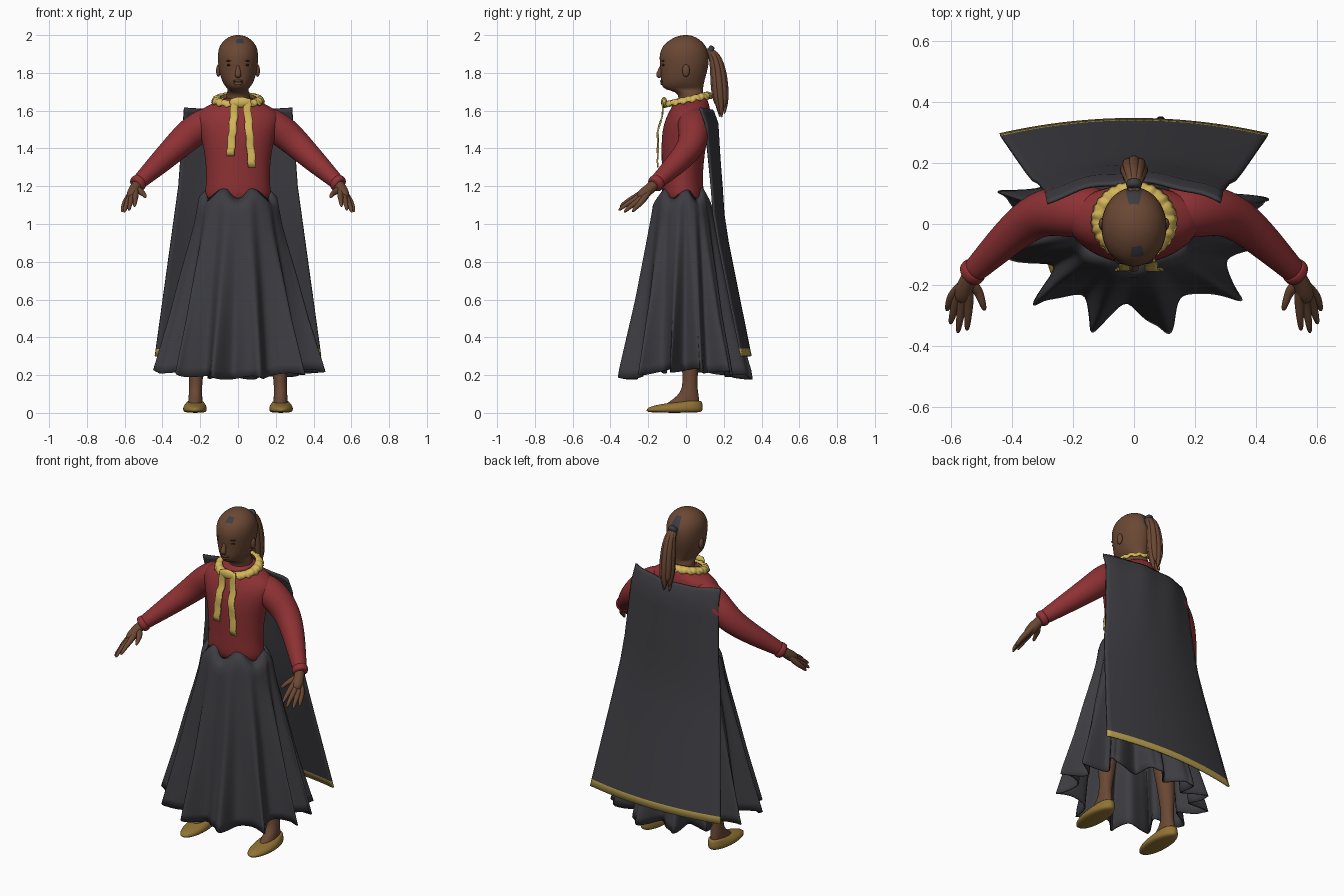
import bpy, bmesh, math
from mathutils import Vector
from math import sin, cos, pi, tau

cube = bpy.data.objects.get("Cube")
if cube:
    bpy.data.objects.remove(cube)


def material(name, r, g, b):
    m = bpy.data.materials.new(name)
    m.use_nodes = True
    m.diffuse_color = (r, g, b, 1)
    bsdf = m.node_tree.nodes["Principled BSDF"]
    bsdf.inputs["Base Color"].default_value = (r, g, b, 1)
    bsdf.inputs["Roughness"].default_value = 0.8
    return m


RED = material("red cloth", 0.27, 0.031, 0.034)
GREY = material("charcoal cloth", 0.046, 0.046, 0.054)
GOLD = material("gold ribbon", 0.66, 0.47, 0.1)
TRIM = material("dull gold trim", 0.5, 0.36, 0.085)
LEATHER = material("ochre leather", 0.28, 0.17, 0.035)
SKIN = material("brown skin", 0.145, 0.064, 0.034)
DARK = material("dark brown", 0.03, 0.015, 0.01)


def finish(name, bm, mats, subsurf=0, thick=0, rule=None):
    """Turn a bmesh into a smooth object; rule marks faces of the second material."""
    bmesh.ops.recalc_face_normals(bm, faces=bm.faces)
    for f in bm.faces:
        f.smooth = True
        if rule and rule(f.calc_center_median()):
            f.material_index = 1
    me = bpy.data.meshes.new(name)
    bm.to_mesh(me)
    bm.free()
    for m in mats:
        me.materials.append(m)
    ob = bpy.data.objects.new(name, me)
    bpy.context.collection.objects.link(ob)
    if thick:
        mod = ob.modifiers.new("thickness", "SOLIDIFY")
        mod.thickness, mod.offset = thick, 0
    if subsurf:
        mod = ob.modifiers.new("smooth", "SUBSURF")
        mod.levels = mod.render_levels = subsurf
    return ob


def grid(name, fn, nu, rows, mats, closed=True, caps=False, **kw):
    """Sheet of points fn(u, row), closed around u for rings."""
    bm = bmesh.new()
    cols = nu if closed else nu + 1
    v = [[bm.verts.new(fn(i / nu, j)) for i in range(cols)] for j in range(rows)]
    for j in range(rows - 1):
        for i in range(nu):
            k = (i + 1) % cols
            bm.faces.new((v[j][i], v[j][k], v[j + 1][k], v[j + 1][i]))
    if caps:
        bm.faces.new(v[0])
        bm.faces.new(v[-1])
    return finish(name, bm, mats, **kw)


def loft(name, rings, mats, nu=32, **kw):
    """Stacked ovals: (z, front y, back y, half width, centre x)."""
    def point(u, j):
        z, yf, yb, hw, cx = (*rings[j], 0)[:5]
        return (cx + hw * cos(u * tau), (yf + yb) / 2 + (yb - yf) / 2 * sin(u * tau), z)
    return grid(name, point, nu, len(rings), mats, caps=True, subsurf=1, **kw)


def tube(name, path, mats, nu=12, **kw):
    """Round limb along points of (x, y, z, radius)."""
    pts = [Vector(p[:3]) for p in path]

    def point(u, j):
        d = (pts[min(j + 1, len(pts) - 1)] - pts[max(j - 1, 0)]).normalized()
        a = d.cross(Vector((0.3, 1, 0.1))).normalized()
        return pts[j] + (a * cos(u * tau) + d.cross(a) * sin(u * tau)) * path[j][3]
    return grid(name, point, nu, len(path), mats, caps=True, subsurf=2, **kw)


def blob(name, centre, size, mat):
    bm = bmesh.new()
    bmesh.ops.create_uvsphere(bm, u_segments=16, v_segments=10, radius=1)
    bmesh.ops.scale(bm, vec=size, verts=bm.verts)
    bmesh.ops.translate(bm, vec=centre, verts=bm.verts)
    return finish(name, bm, [mat])


def table(keys, x):
    """Linear lookup in descending (x, value) pairs."""
    for (a, p), (b, q) in zip(keys, keys[1:]):
        if x >= b:
            return p + (q - p) * min(1, (a - x) / (a - b))
    return keys[-1][1]


# Head and neck, with small hair patches on the scalp
def hair_patch(c):
    front = 1.945 < c.z < 1.98 and c.y < -0.05 and abs(c.x - 0.012) < 0.018
    back = c.z > 1.9 and c.y > 0.07 and abs(c.x) < 0.022
    return front or back


loft("head", [(1.62, -.05, .11, .075), (1.67, -.035, .095, .062), (1.70, -.05, .09, .06),
              (1.712, -.112, .09, .05), (1.73, -.128, .092, .07), (1.76, -.132, .098, .086),
              (1.80, -.133, .11, .098), (1.845, -.137, .12, .105), (1.885, -.142, .122, .108),
              (1.925, -.133, .114, .104), (1.955, -.112, .096, .09), (1.982, -.075, .066, .064),
              (1.996, -.04, .035, .035), (2.0, -.015, .012, .012)],
     [SKIN, GREY], nu=48, rule=hair_patch)
tube("nose", [(0, -.124, 1.85, .008), (0, -.136, 1.815, .012), (0, -.146, 1.788, .019),
              (0, -.132, 1.776, .014)], [SKIN])
blob("upper_lip", (0, -.126, 1.757), (.028, .011, .007), SKIN)
blob("lower_lip", (0, -.125, 1.743), (.024, .011, .008), SKIN)
blob("mouth_line", (0, -.129, 1.750), (.024, .007, .002), DARK)
for s, side in ((1, "left"), (-1, "right")):
    blob(side + "_eye", (s * .043, -.112, 1.842), (.017, .015, .007), DARK)
    blob(side + "_brow", (s * .043, -.116, 1.864), (.021, .015, .004), DARK)
    blob(side + "_ear", (s * .104, .0, 1.812), (.012, .02, .033), SKIN)

# Ponytail of loose strands with a tie
for k in range(9):
    a, r = k * tau / 8, (0 if k == 8 else .024)
    dx, dy = r * cos(a), r * sin(a)
    tip = 1.56 + .018 * (k * 3 % 5)
    tube("hair_strand", [(dx * .3, .10 + dy * .3, 1.925, .012),
                         (dx * .6, .145 + dy * .6, 1.91, .016),
                         (dx, .17 + dy, 1.83, .02), (dx * 1.2, .178 + dy * 1.2, 1.72, .022),
                         (dx, .185 + dy, 1.64, .018), (dx * .7, .19 + dy * .5, tip, .005)],
         [SKIN], nu=8)
tube("hair_tie", [(0, .115, 1.925, .024), (0, .13, 1.92, .028), (0, .145, 1.912, .024)], [GREY])

# Bodice
loft("bodice", [(1.10, -.10, .09, .15), (1.14, -.128, .10, .18), (1.2, -.128, .09, .17),
                (1.28, -.128, .09, .168), (1.38, -.13, .10, .178), (1.46, -.13, .115, .196),
                (1.53, -.118, .127, .218), (1.58, -.098, .13, .222), (1.615, -.078, .127, .185),
                (1.638, -.066, .12, .135), (1.655, -.055, .115, .095), (1.67, -.045, .11, .075)],
     [RED])

# Arms, hands, legs and shoes: each finger has a knuckle and a tip
FINGERS = [("thumb", (.508, -.225, 1.165), (.489, -.285, 1.14)),
           ("index", (.542, -.265, 1.145), (.548, -.352, 1.09)),
           ("middle", (.565, -.268, 1.13), (.578, -.36, 1.07)),
           ("ring", (.585, -.26, 1.115), (.603, -.33, 1.06)),
           ("little", (.6, -.24, 1.11), (.614, -.285, 1.062))]
for s, side in ((1, "left"), (-1, "right")):
    tube(side + "_sleeve", [(s * .08, .035, 1.54, .075), (s * .16, .042, 1.538, .092),
                            (s * .25, .045, 1.483, .086), (s * .33, .03, 1.405, .074),
                            (s * .43, -.06, 1.31, .059), (s * .51, -.14, 1.235, .043),
                            (s * .535, -.163, 1.212, .04)], [RED], nu=16)
    tube(side + "_cuff", [(s * .515, -.145, 1.228, .042), (s * .525, -.153, 1.22, .048),
                          (s * .538, -.166, 1.209, .046), (s * .544, -.171, 1.204, .036)], [RED])
    tube(side + "_palm", [(s * .52, -.15, 1.225, .03), (s * .545, -.185, 1.193, .029),
                          (s * .558, -.22, 1.163, .033), (s * .568, -.255, 1.135, .024)], [SKIN])
    wrist = Vector((.545, -.18, 1.195))
    for name, knuckle, tip in FINGERS:
        k, e = Vector(knuckle), Vector(tip)
        path = [(*wrist, .018), (*wrist.lerp(k, .6), .02), (*k, .017),
                (*(k.lerp(e, .55) + Vector((0, 0, .006))), .013), (*e, .008)]
        tube(side + "_" + name + "_finger", [(s * x, y, z, r) for x, y, z, r in path], [SKIN], nu=8)
    loft(side + "_leg", [(.03, -.13, .07, .038, s * .227), (.058, -.09, .07, .038, s * .226),
                         (.09, -.045, .068, .036, s * .225), (.13, -.018, .06, .034, s * .225),
                         (.2, -.018, .06, .036, s * .222), (.35, -.03, .08, .054, s * .21),
                         (.5, -.045, .065, .056, s * .19), (.8, -.07, .08, .075, s * .13),
                         (1.05, -.08, .08, .08, s * .09)], [SKIN])
    loft(side + "_shoe", [(0, -.195, .075, .048, s * .227), (.01, -.214, .088, .063, s * .228),
                          (.03, -.205, .09, .064, s * .228), (.046, -.14, .088, .054, s * .227),
                          (.06, -.04, .084, .043, s * .226), (.064, -.02, .08, .037, s * .226)],
         [LEATHER])

# Pleated skirt with its waist edge tucked in
ROWS = 22
WIDTH = [(1.2, .172), (1.14, .208), (1.0, .236), (.9, .264), (.7, .325), (.5, .382), (.2, .48)]
FRONT = [(1.2, .14), (1.1, .175), (.9, .215), (.6, .275), (.2, .37)]
BACK = [(1.2, .11), (1.1, .135), (.9, .178), (.7, .225), (.5, .272), (.2, .365)]


def skirt_point(u, j):
    a = u * tau
    t = j / (ROWS - 1)
    z_top = 1.165 - .03 * cos(6 * (a + pi / 2))
    z_hem = .185 + .04 * cos(a) ** 2 + .01 * sin(a * 12)
    z = z_top + (z_hem - z_top) * t
    phase = 12 * (a + pi / 2) + .6 * sin(3 * a) * t
    wave = -cos(phase + .4 * sin(phase)) * .82 + .18 * sin(23 * a)
    k = 1 - .17 * t ** .9 * (1 - wave)
    if j == 0:
        k = .86
    y = sin(a) * table(FRONT if sin(a) < 0 else BACK, z)
    twist = .06 * t * sin(phase)
    x = cos(a) * table(WIDTH, z)
    return ((x - y * twist) * k, (y + x * twist) * k, z)


grid("skirt", skirt_point, 216, ROWS, [GREY], thick=.006)

# Cape with a coloured hem
CAPE_Z = [1.615, 1.59, 1.53, 1.45, 1.35, 1.2, 1.05, .9, .7, .5, .345, .34, .3]
CAPE_Y = [(1.615, .135), (1.53, .165), (1.35, .178), (1.2, .19), (1.0, .202), (.7, .262), (.3, .343)]
CAPE_W = [(1.615, .285), (1.2, .315), (.3, .44)]


def cape_point(u, j):
    z, s = CAPE_Z[j], 2 * u - 1
    ripple = .008 * sin(s * 9 + z * 4) * max(0, z - 1.1)
    sag = -.012 * cos(s * pi / 2) if j == 0 else 0
    curl = .05 + .02 * max(0, z - .9)
    return (s * table(CAPE_W, z), table(CAPE_Y, z) - curl * s * s + ripple, z + sag)


grid("cape", cape_point, 32, len(CAPE_Z), [GREY, TRIM], closed=False, thick=.01,
     rule=lambda c: c.z < .342)


# Flat collar with a finely ruffled edge, sloping down to the front
def collar_point(u, j):
    a = u * tau
    r = (.74, .88, 1.0, 1.08)[j] + .016 * sin(a * 30) * j / 3
    z = 1.656 + .024 * sin(a) + (.014, .016, .01, -.012)[j] + .005 * cos(a * 17) * j / 3
    return (.127 * r * cos(a), .01 + .118 * r * sin(a), z)


grid("collar", collar_point, 180, 4, [GOLD], thick=.008)

# Neck ribbon: knot and two hanging tails
RIBBON_Y = [(1.67, -.118), (1.6, -.122), (1.48, -.15), (1.28, -.148)]
blob("ribbon_knot", (.012, -.116, 1.645), (.058, .016, .028), GOLD)
for name, x0, x1, end in (("right", -.015, -.04, 1.36), ("left", .045, .075, 1.30)):
    def tail_point(u, j):
        t = j / 12
        z = 1.665 + (end - 1.665) * t
        x = x0 + (x1 - x0) * t + (u - .5) * .042 + .003 * sin(j * 2.1)
        return (x, table(RIBBON_Y, z) - .003 * sin(j * 1.3), z)
    grid(name + "_ribbon_tail", tail_point, 3, 13, [GOLD], closed=False, thick=.008)
